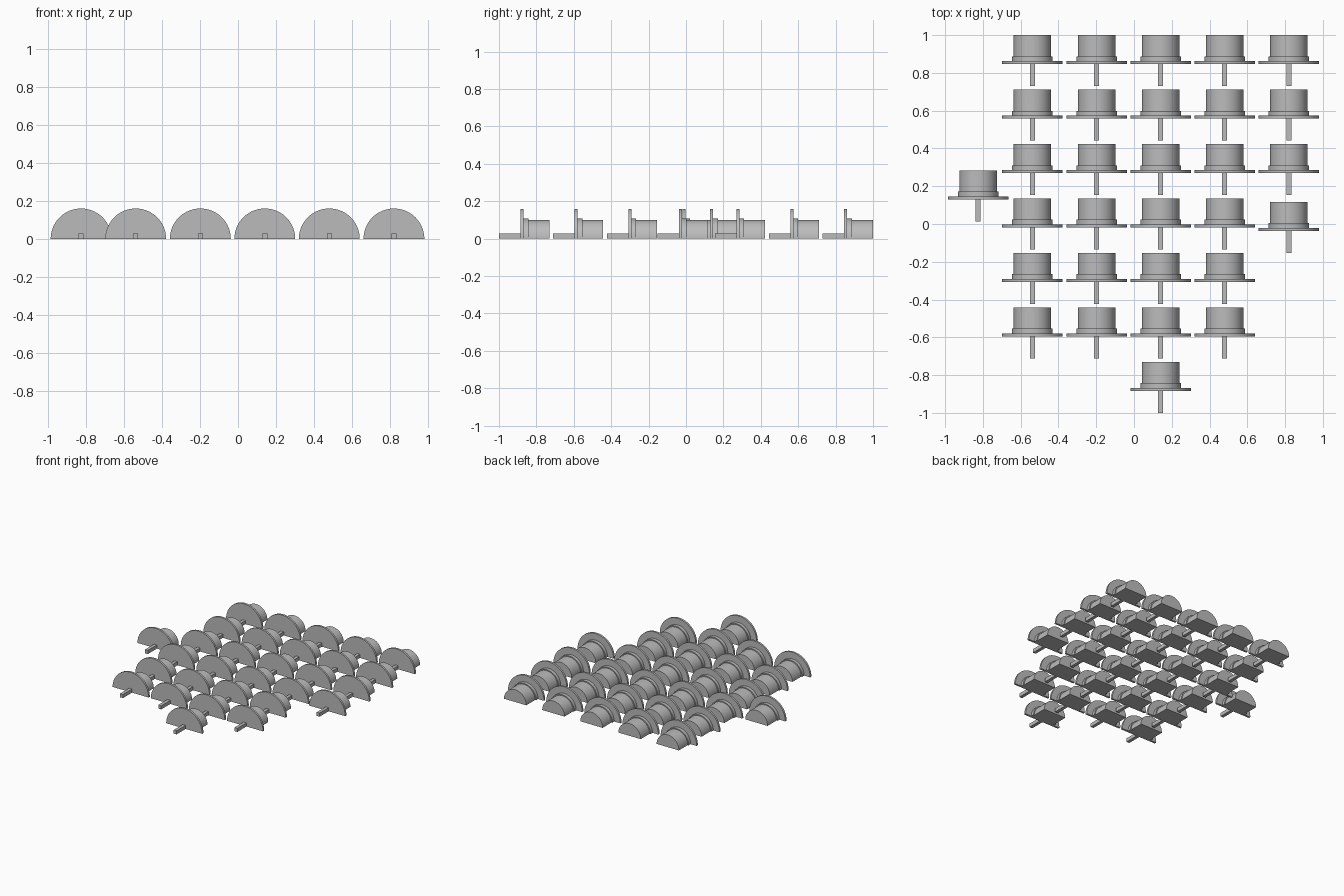
import bpy, bmesh, math

if "Cube" in bpy.data.objects:
    bpy.data.objects.remove(bpy.data.objects["Cube"])

grey = bpy.data.materials.new("plain_grey")
grey.diffuse_color = (0.5, 0.5, 0.5, 1)
grey.use_nodes = True
grey.node_tree.nodes["Principled BSDF"].inputs["Base Color"].default_value = grey.diffuse_color

SEGMENTS = 40
# half-turned profile: (y, radius) from the barrel end to the flange front
PROFILE = [(0, 0.099), (-0.112, 0.099), (-0.112, 0.107),
           (-0.138, 0.107), (-0.138, 0.16), (-0.154, 0.16)]


def finish(bm, name):
    bmesh.ops.recalc_face_normals(bm, faces=bm.faces)
    mesh = bpy.data.meshes.new(name)
    bm.to_mesh(mesh)
    bm.free()
    mesh.materials.append(grey)
    return mesh


def half_spool_mesh():
    bm = bmesh.new()
    rings = []
    for y, r in PROFILE:
        angles = [math.pi * i / SEGMENTS for i in range(SEGMENTS + 1)]
        rings.append([bm.verts.new((r * math.cos(a), y, r * math.sin(a))) for a in angles])
    # curved walls and shoulders
    for a, b in zip(rings, rings[1:]):
        for i in range(SEGMENTS):
            f = bm.faces.new((a[i], a[i + 1], b[i + 1], b[i]))
            f.smooth = True
    # end caps and flat underside
    bm.faces.new(rings[0])
    bm.faces.new(rings[-1])
    bm.faces.new([r[0] for r in rings] + [r[-1] for r in reversed(rings)])
    # keep corners crisp
    bm.normal_update()
    bmesh.ops.recalc_face_normals(bm, faces=bm.faces)
    for e in bm.edges:
        e.smooth = e.calc_face_angle(0) < math.radians(30)
    return finish(bm, "half_spool")


def pin_mesh():
    bm = bmesh.new()
    bmesh.ops.create_cube(bm, size=1)
    for v in bm.verts:
        v.co.x *= 0.026
        v.co.y = -0.154 if v.co.y > 0 else -0.269
        v.co.z = 0.029 if v.co.z > 0 else 0
    return finish(bm, "pin")


# grid of pieces plus three stray ones
columns = [-0.538, -0.198, 0.141, 0.48, 0.82]
places = [(x, 1 - 0.2885 * row) for row in range(6) for x in columns
          if row < 3 or x < 0.8]
places += [(-0.825, 0.283), (0.82, 0.116), (0.141, -0.731)]

parts = [half_spool_mesh(), pin_mesh()]
for n, (x, y) in enumerate(places, 1):
    for mesh in parts:
        ob = bpy.data.objects.new(f"{mesh.name}_{n}", mesh)
        ob.location = (x, y, 0)
        bpy.context.collection.objects.link(ob)
